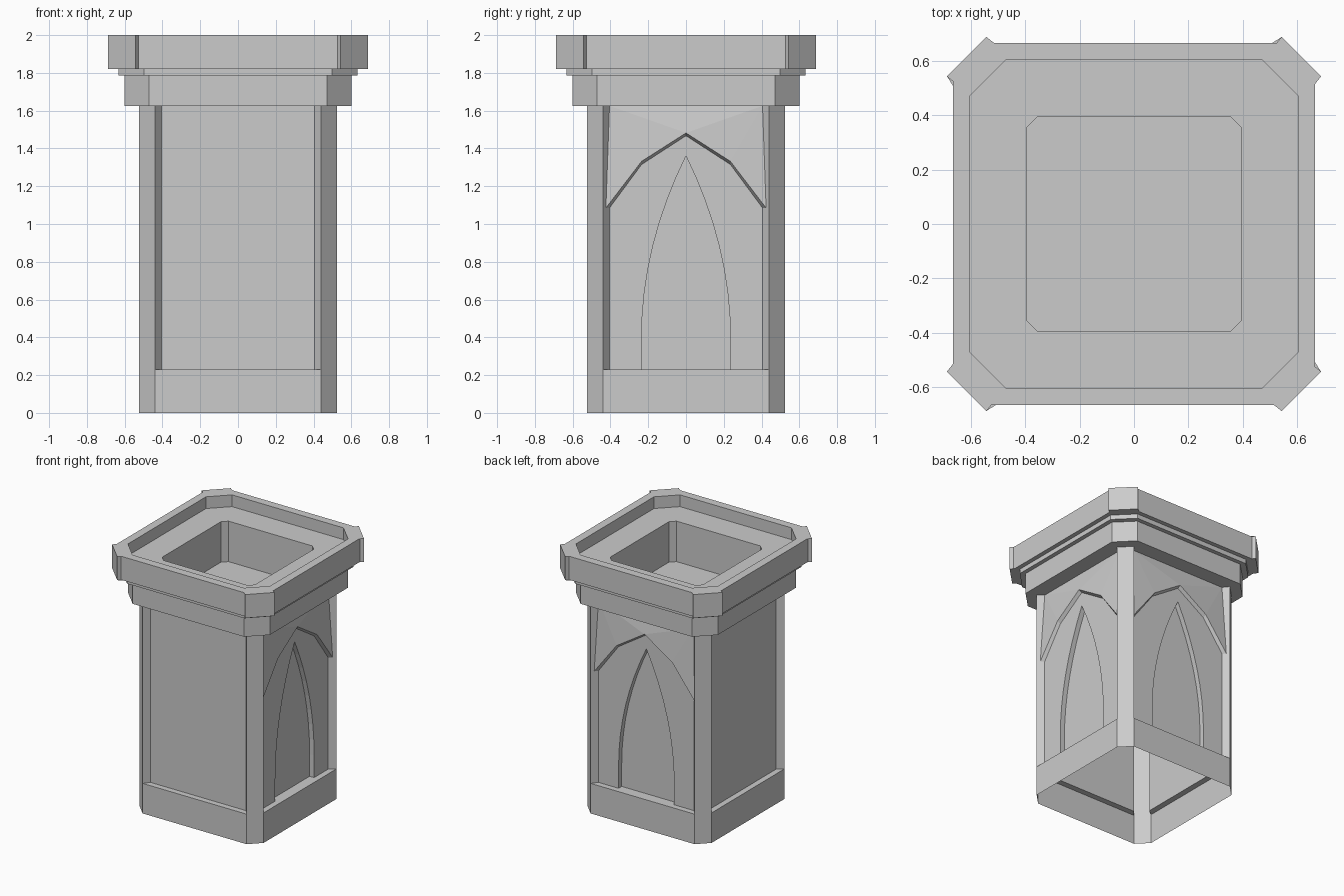
import bpy, bmesh
from math import pi
from mathutils import Matrix, Vector

if "Cube" in bpy.data.objects:
    bpy.data.objects.remove(bpy.data.objects["Cube"])


def ring(a, b, c, d, z):
    """16-point outline: four identical sides joined by corner chamfers."""
    return [Matrix.Rotation(s * pi / 2, 3, 'Z') @ Vector((u, -v, z))
            for s in range(4) for u, v in ((-a, b), (-c, d), (c, d), (a, b))]


def octagon(k, h, z):
    return ring(k, h, k * 0.92, h, z)


def face(bm, pts):
    return bm.faces.new([bm.verts.new(p) for p in pts])


def loft(bm, rings, skip=()):
    """Skin consecutive rings; skip holds (level, segment) pairs left open."""
    for lv, (lo, up) in enumerate(zip(rings, rings[1:])):
        for i in range(16):
            j = (i + 1) % 16
            if (lv, i) not in skip:
                face(bm, (lo[i], lo[j], up[j], up[i]))


def finish(bm, name):
    bmesh.ops.remove_doubles(bm, verts=bm.verts, dist=0.0005)
    me = bpy.data.meshes.new(name)
    bm.to_mesh(me)
    bm.free()
    ob = bpy.data.objects.new(name, me)
    bpy.context.collection.objects.link(ob)
    return ob


BASE, TOP = 0.23, 1.625           # panel bottom and top
OUT, PANEL, NICHE, LIP = 0.525, 0.48, 0.442, 0.505

# Shaft: plinth, corner posts and recessed panels (open underneath)
bm = bmesh.new()
loft(bm, [ring(0.44, OUT, 0.405, OUT, 0), ring(0.44, OUT, 0.405, OUT, BASE),
          ring(0.44, OUT, 0.405, PANEL, BASE), ring(0.44, OUT, 0.405, PANEL, TOP)],
     skip={(2, 5), (2, 9)})
finish(bm, "shaft")

# Arched panels on the right and back sides
arch = [(-0.405, 1.085), (-0.235, 1.315), (0, 1.467), (0.235, 1.315), (0.405, 1.085)]
lip = [(-0.424, 1.085), (-0.235, 1.332), (0, 1.482), (0.235, 1.332), (0.424, 1.085)]
heights = [BASE] + [0.4 + 0.96 * i / 8 for i in range(9)]
lancet = [(0.235 * (1 - (max(z - 0.4, 0) / 0.96) ** 2), z) for z in heights]

for side, name in ((1, "right_arch_panel"), (2, "back_arch_panel")):
    rot = Matrix.Rotation(side * pi / 2, 3, 'Z')

    def at(p, depth):
        return rot @ Vector((p[0], -depth, p[1]))

    bm = bmesh.new()
    right = lancet
    left = [(-u, z) for u, z in lancet]
    # wall on each side of the pointed niche
    face(bm, [at(p, PANEL) for p in [(0.405, BASE), arch[4], arch[3], arch[2]] + right[::-1]])
    face(bm, [at(p, PANEL) for p in [(-0.405, BASE)] + left + [arch[2], arch[1], arch[0]]])
    # niche reveals, back and floor
    for a, b in zip(right, right[1:]):
        face(bm, (at(a, PANEL), at(b, PANEL), at(b, NICHE), at(a, NICHE)))
    for a, b in zip(left, left[1:]):
        face(bm, (at(a, PANEL), at(a, NICHE), at(b, NICHE), at(b, PANEL)))
    face(bm, [at(p, NICHE) for p in right + left[-2::-1]])
    face(bm, (at(left[0], PANEL), at(right[0], PANEL), at(right[0], NICHE), at(left[0], NICHE)))
    # hood over the arch: underside and sloping face above
    for i in range(4):
        face(bm, (at(arch[i], PANEL), at(arch[i + 1], PANEL),
                  at(lip[i + 1], LIP), at(lip[i], LIP)))
    tl, tr = at((-0.405, TOP), PANEL), at((0.405, TOP), PANEL)
    l = [at(p, LIP) for p in lip]
    for tri in ((tl, l[0], l[1]), (tl, l[1], l[2]), (tl, l[2], tr),
                (tr, l[2], l[3]), (tr, l[3], l[4])):
        face(bm, tri)
    finish(bm, name)

# Crown: stepped mouldings, rim with corner blocks, basin and square well
bm = bmesh.new()
floor = octagon(0.355, 0.393, 1.6)
loft(bm, [ring(0.44, OUT, 0.405, PANEL, TOP),
          octagon(0.472, 0.6, TOP), octagon(0.472, 0.6, 1.785),
          octagon(0.497, 0.632, 1.785), octagon(0.497, 0.632, 1.82),
          ring(0.542, 0.687, 0.527, 0.665, 1.82), ring(0.542, 0.687, 0.527, 0.665, 2.0),
          octagon(0.472, 0.602, 2.0), octagon(0.472, 0.602, 1.91),
          octagon(0.355, 0.393, 1.91), floor])
face(bm, floor)
finish(bm, "crown")
